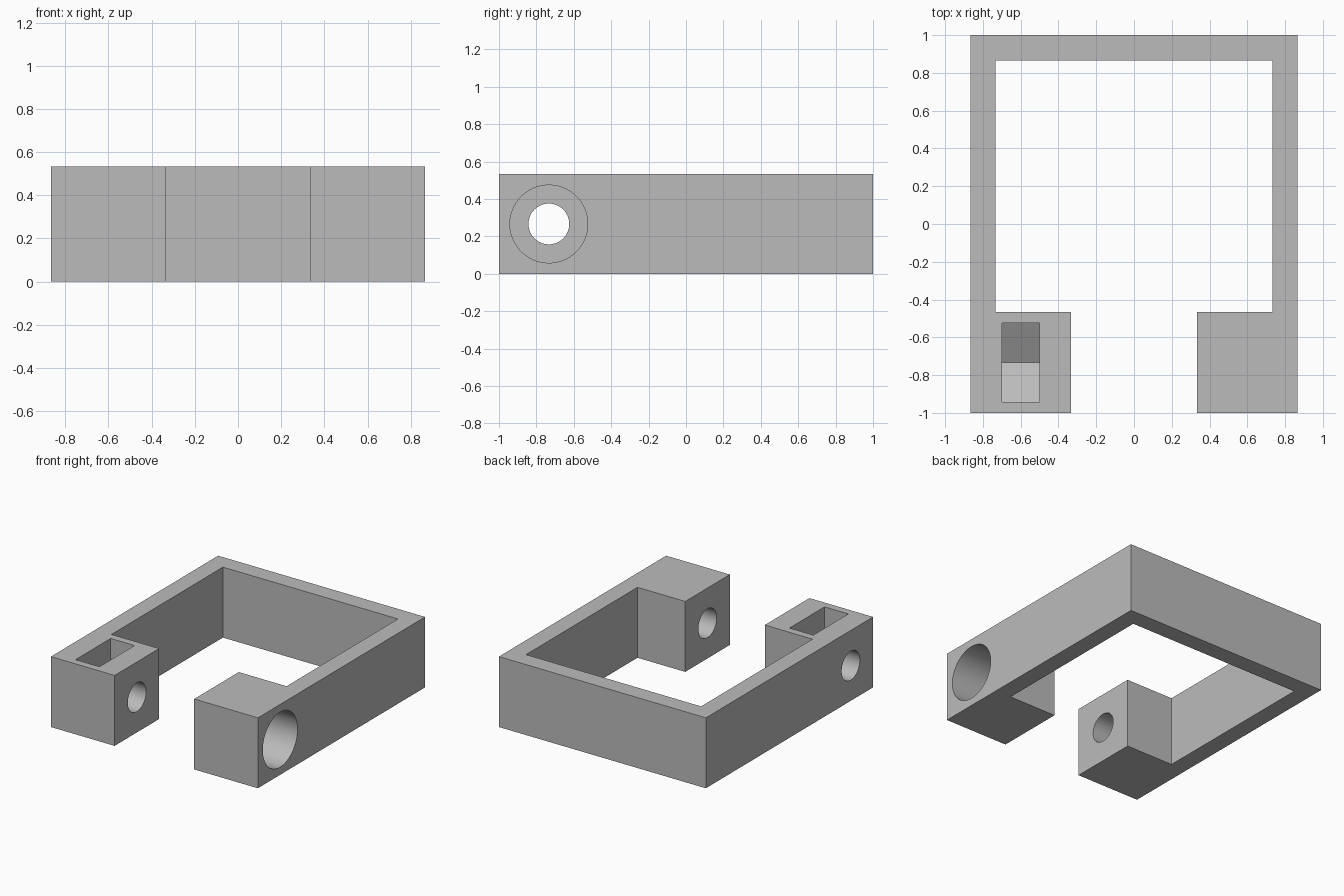
import bpy, bmesh, math
from mathutils import Matrix

if "Cube" in bpy.data.objects:
    bpy.data.objects.remove(bpy.data.objects["Cube"], do_unlink=True)

UNIT = 1 / 15                      # one design step
W, L, H = 13 * UNIT, 1.0, 8 * UNIT  # half width, half length, height
WALL, BLOCK = 2 * UNIT, 8 * UNIT
HOLE_Y, HOLE_Z = -L + BLOCK / 2, H / 2

grey = bpy.data.materials.new("plain grey")
grey.use_nodes = True
colour = (0.5, 0.5, 0.5, 1)
grey.diffuse_color = colour
grey.node_tree.nodes["Principled BSDF"].inputs["Base Color"].default_value = colour


def prism(name, outline, matrix, depth):
    """Extrude a 2D outline along its local z and place it."""
    bm = bmesh.new()
    face = bm.faces.new([bm.verts.new((x, y, 0)) for x, y in outline])
    new = bmesh.ops.extrude_face_region(bm, geom=[face])["geom"]
    verts = [v for v in new if isinstance(v, bmesh.types.BMVert)]
    bmesh.ops.translate(bm, verts=verts, vec=(0, 0, depth))
    bmesh.ops.recalc_face_normals(bm, faces=bm.faces)
    bm.transform(matrix)
    mesh = bpy.data.meshes.new(name)
    bm.to_mesh(mesh)
    bm.free()
    obj = bpy.data.objects.new(name, mesh)
    bpy.context.collection.objects.link(obj)
    mesh.materials.append(grey)
    return obj


def along_x(x):
    """Local x, y, z become world y, z, x, centred on the screw axis."""
    axes = Matrix(((0, 0, 1, 0), (1, 0, 0, 0), (0, 1, 0, 0), (0, 0, 0, 1)))
    return Matrix.Translation((x, HOLE_Y, HOLE_Z)) @ axes


def circle(radius, n=96):
    return [(radius * math.cos(2 * math.pi * i / n),
             radius * math.sin(2 * math.pi * i / n)) for i in range(n)]


# Open frame with a thick block at each end
half = [(W - BLOCK, -L), (W, -L), (W, L)]
inner = [(W - WALL, L - WALL), (W - WALL, -L + BLOCK), (W - BLOCK, -L + BLOCK)]
mirror = lambda pts: [(-x, y) for x, y in reversed(pts)]
frame = prism("clamp_frame", half + mirror(half) + mirror(inner) + inner,
              Matrix.Identity(4), H)

# Screw hole, counterbore, and nut pocket with a V-shaped floor
flat = 0.21
tip = flat / math.cos(math.pi / 6)
nut = [(-flat, H), (-flat, -tip / 2), (0, -tip), (flat, -tip / 2), (flat, H)]
cutters = [
    prism("screw_hole_cutter", circle(0.109), along_x(-W - 0.1), 2 * W + 0.2),
    prism("counterbore_cutter", circle(0.208), along_x(0.5), W),
    prism("nut_pocket_cutter", nut, along_x(-0.7), 0.2),
]
bpy.context.view_layer.objects.active = frame
frame.select_set(True)
for cutter in cutters:
    cutter.hide_render = True
    mod = frame.modifiers.new("cut", "BOOLEAN")
    mod.operation, mod.solver, mod.object = "DIFFERENCE", "EXACT", cutter
    bpy.ops.object.modifier_apply(modifier=mod.name)
    bpy.data.objects.remove(cutter, do_unlink=True)

# Round bores, crisp edges
bpy.ops.object.shade_smooth_by_angle(angle=math.radians(25))
